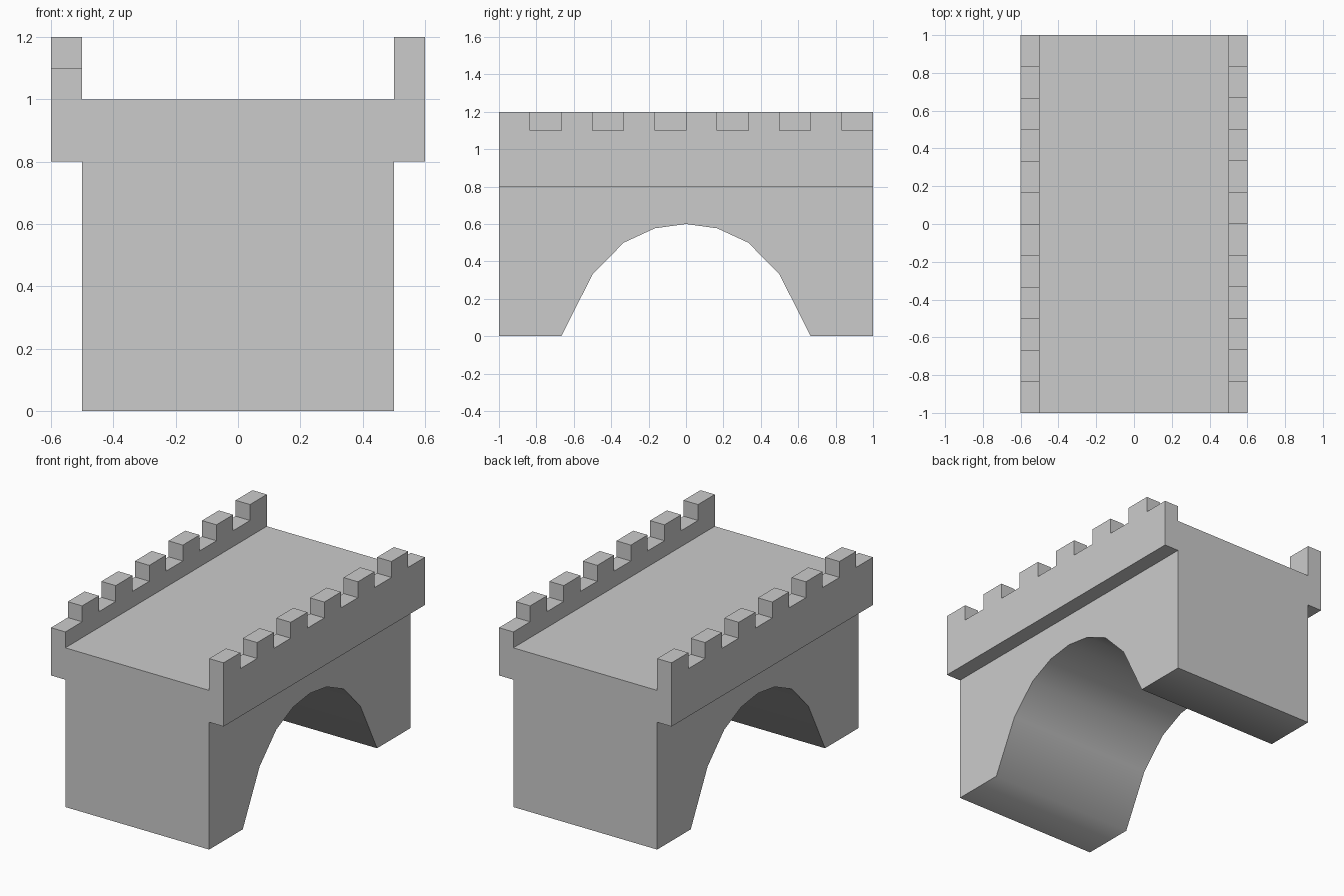
import bpy
import bmesh

if "Cube" in bpy.data.objects:
    bpy.data.objects.remove(bpy.data.objects["Cube"])


def prism(name, profile, x0, x1, smooth=()):
    """Extrude a (y, z) profile along x; profile edges listed in smooth are shaded smooth."""
    bm = bmesh.new()
    a = [bm.verts.new((x0, y, z)) for y, z in profile]
    b = [bm.verts.new((x1, y, z)) for y, z in profile]
    bm.faces.new(a[::-1])
    bm.faces.new(b)
    n = len(profile)
    for i in range(n):
        j = (i + 1) % n
        face = bm.faces.new((a[i], a[j], b[j], b[i]))
        face.smooth = i in smooth
    bmesh.ops.recalc_face_normals(bm, faces=bm.faces[:])
    mesh = bpy.data.meshes.new(name)
    bm.to_mesh(mesh)
    bm.free()
    obj = bpy.data.objects.new(name, mesh)
    bpy.context.collection.objects.link(obj)
    return obj


# Bridge body: solid block with a faceted arch opening, smooth underneath
half_arch = [(-2 / 3, 0), (-0.5, 0.33), (-1 / 3, 0.5), (-1 / 6, 0.577)]
arch = half_arch + [(0, 0.6)] + [(-y, z) for y, z in reversed(half_arch)]
body_profile = [(-1, 0)] + arch + [(1, 0), (1, 1), (-1, 1)]
bridge = prism("arched_bridge", body_profile, -0.5, 0.5, range(len(arch) + 1))

# Parapets: crenellated strips, the left one is the right one turned by 180 degrees
crenels = [(-1, 0.8)]
for k in range(12):
    z = 1.2 if k % 2 == 0 else 1.1
    crenels += [(-1 + k / 6, z), (-1 + (k + 1) / 6, z)]
crenels.append((1, 0.8))
parapets = [
    prism("right_parapet", crenels, 0.5, 0.6),
    prism("left_parapet", [(-y, z) for y, z in crenels], -0.6, -0.5),
]

# Join the parapets to the body as one solid
bpy.context.view_layer.objects.active = bridge
for parapet in parapets:
    parapet.hide_render = True
    mod = bridge.modifiers.new("join_parapet", "BOOLEAN")
    mod.operation = "UNION"
    mod.solver = "EXACT"
    mod.object = parapet
    bpy.ops.object.modifier_apply(modifier=mod.name)
    bpy.data.objects.remove(parapet)
